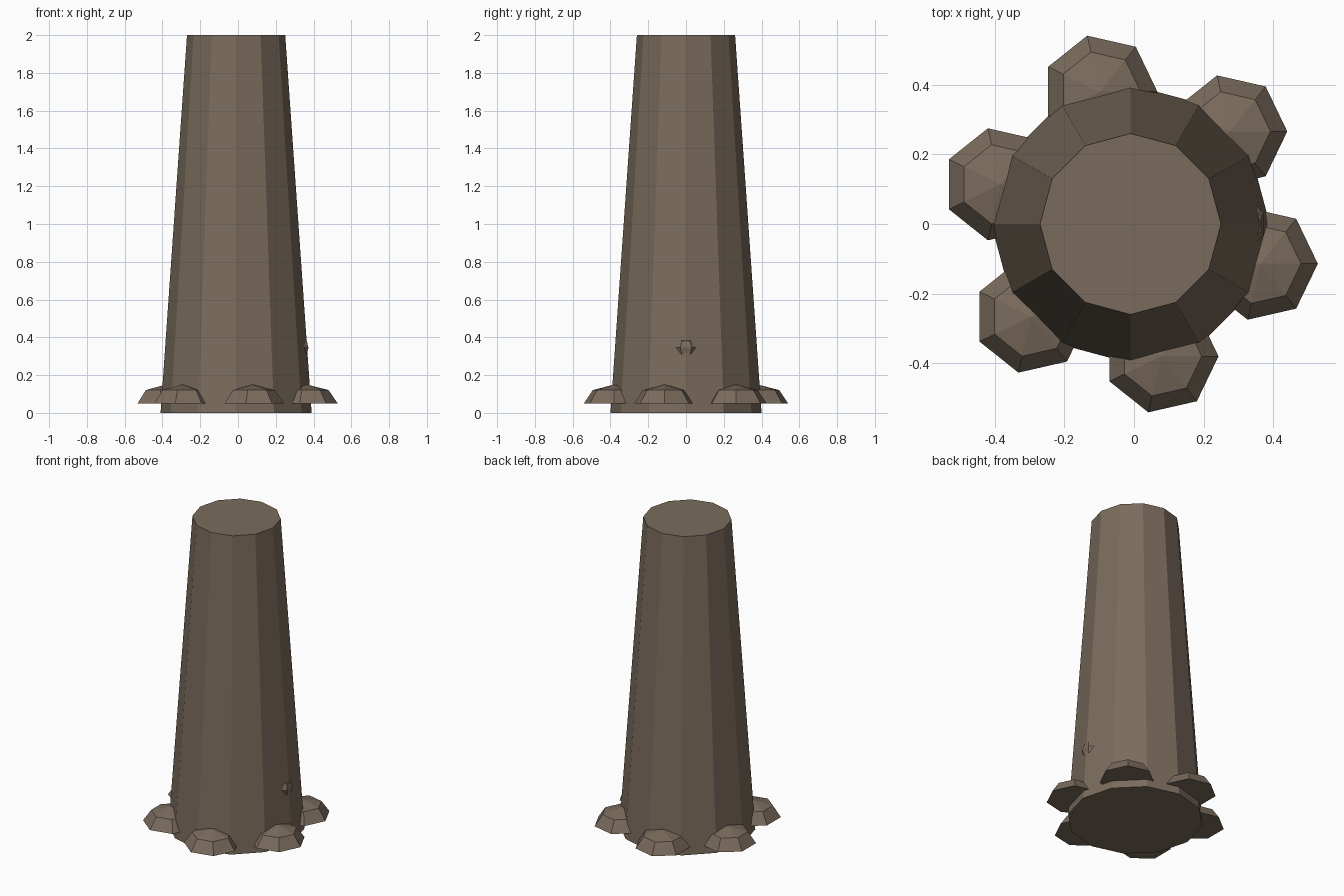
import bpy, bmesh, math
from mathutils import Matrix, Vector

if "Cube" in bpy.data.objects:
    bpy.data.objects.remove(bpy.data.objects["Cube"])

bark = bpy.data.materials.new("bark_brown")
bark.diffuse_color = (0.195, 0.148, 0.108, 1)
bark.use_nodes = True
bark.node_tree.nodes["Principled BSDF"].inputs["Base Color"].default_value = bark.diffuse_color

CX = -0.01  # trunk axis


def add_part(name, bm):
    bmesh.ops.recalc_face_normals(bm, faces=bm.faces)
    mesh = bpy.data.meshes.new(name)
    bm.to_mesh(mesh)
    bm.free()
    mesh.materials.append(bark)
    obj = bpy.data.objects.new(name, mesh)
    bpy.context.collection.objects.link(obj)
    return obj


def lathe(name, profile, sides, loc):
    """Flat-faced solid from (radius, z) rings; radius 0 makes an apex."""
    bm = bmesh.new()
    rings = []
    for r, z in profile:
        if r == 0:
            rings.append([bm.verts.new((0, 0, z))])
        else:
            rings.append([bm.verts.new((r * math.cos(math.tau * i / sides),
                                        r * math.sin(math.tau * i / sides), z))
                          for i in range(sides)])
    for a, b in zip(rings, rings[1:]):
        for i in range(sides):
            j = (i + 1) % sides
            top = [b[0]] if len(b) == 1 else [b[j], b[i]]
            bm.faces.new([a[i], a[j]] + top)
    bm.faces.new(rings[0][::-1])
    if len(rings[-1]) > 1:
        bm.faces.new(rings[-1])
    obj = add_part(name, bm)
    obj.location = loc
    return obj


# Tapered trunk
lathe("trunk", [(0.40, 0), (0.26, 2.0)], 12, (CX, 0, 0))

# Six flattened root domes around the foot
c = math.sqrt(0.5)
for k in range(6):
    a = math.radians(43 + 60 * k)
    lathe(f"root_{k + 1}", [(0.165, 0), (0.165 * c, 0.1 * c), (0, 0.1)], 7,
          (CX + 0.39 * math.cos(a), 0.39 * math.sin(a), 0.05))

# Small half-buried knot on the right side
bm = bmesh.new()
bmesh.ops.create_uvsphere(bm, u_segments=6, v_segments=4, radius=1,
                          matrix=Matrix.Translation(Vector((0.345, 0, 0.345)))
                          @ Matrix.Diagonal((0.032, 0.06, 0.05, 1)))
add_part("knot", bm)
